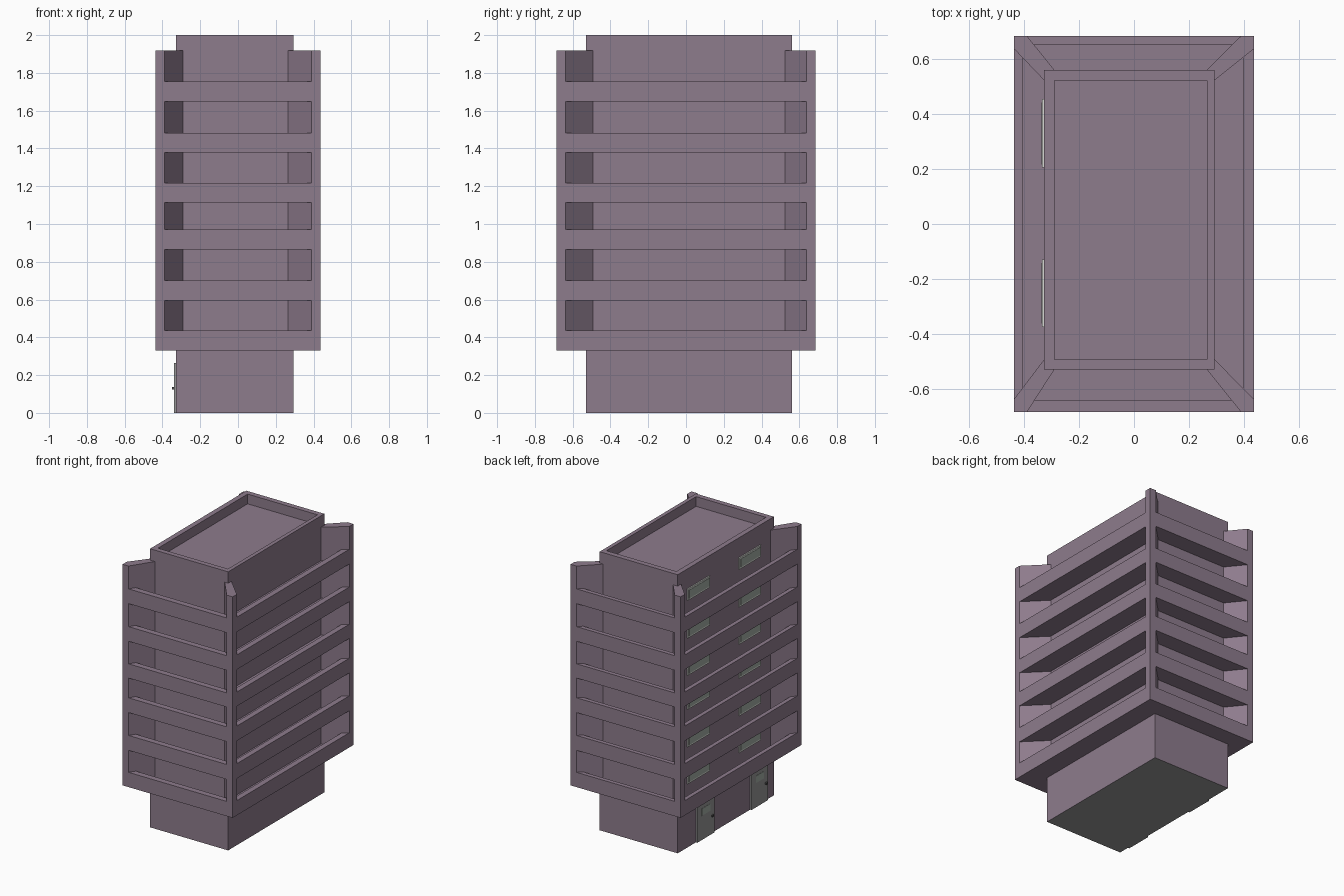
import bpy, bmesh

if "Cube" in bpy.data.objects:
    bpy.data.objects.remove(bpy.data.objects["Cube"])

def mat(name, r, g, b):
    m = bpy.data.materials.new(name)
    m.diffuse_color = (r, g, b, 1)
    m.use_nodes = True
    m.node_tree.nodes["Principled BSDF"].inputs["Base Color"].default_value = m.diffuse_color
    return m

MAUVE = mat("mauve concrete", 0.27, 0.2, 0.265)
GREY = mat("door grey", 0.3, 0.3, 0.3)
LIGHT = mat("light frame", 0.68, 0.7, 0.66)
GLASS = mat("window glass", 0.36, 0.41, 0.37)
DARK = mat("handle dark", 0.08, 0.08, 0.08)

def finish(name, bm, m):
    bmesh.ops.recalc_face_normals(bm, faces=bm.faces)
    me = bpy.data.meshes.new(name)
    bm.to_mesh(me)
    bm.free()
    ob = bpy.data.objects.new(name, me)
    bpy.context.collection.objects.link(ob)
    me.materials.append(m)
    return ob

def prism(name, pts, z0, z1, m):
    bm = bmesh.new()
    f = bm.faces.new([bm.verts.new((x, y, z0)) for x, y in pts])
    top = bmesh.ops.extrude_face_region(bm, geom=[f])["geom"]
    bmesh.ops.translate(bm, verts=[v for v in top if isinstance(v, bmesh.types.BMVert)], vec=(0, 0, z1 - z0))
    return finish(name, bm, m)

def rect(x0, x1, y0, y1):
    return [(x0, y0), (x1, y0), (x1, y1), (x0, y1)]

def box(name, x0, x1, y0, y1, z0, z1, m):
    return prism(name, rect(x0, x1, y0, y1), z0, z1, m)

def ring(name, outer, inner, z0, z1, m):
    # rectangular tube with open middle
    bm = bmesh.new()
    loops = [[bm.verts.new((x, y, z)) for x, y in rect(*r)]
             for r, z in ((outer, z0), (outer, z1), (inner, z1), (inner, z0))]
    for a in range(4):
        A, B = loops[a], loops[(a + 1) % 4]
        for i in range(4):
            j = (i + 1) % 4
            bm.faces.new((A[i], A[j], B[j], B[i]))
    return finish(name, bm, m)

CORE = (-0.327, 0.293, -0.53, 0.561)
ROOF = (-0.29, 0.265, -0.493, 0.523)
SHELL = (-0.437, 0.437, -0.685, 0.685)
INNER = (-0.407, 0.397, -0.642, 0.654)

# central tower with grey base and sunken roof
tower = box("tower_core", *CORE, 0, 1.93, MAUVE)
tower.data.materials.append(GREY)
for p in tower.data.polygons:
    if p.normal.z < -0.5:
        p.material_index = 1
ring("roof_parapet", CORE, ROOF, 1.93, 2.0, MAUVE)

# diagonal corner fins, joined to the tower
Z0, Z1 = 0.331, 1.918
for sx in (-1, 1):
    for sy in (-1, 1):
        cx = CORE[0] if sx < 0 else CORE[1]
        rx = ROOF[0] if sx < 0 else ROOF[1]
        cy = CORE[2] if sy < 0 else CORE[3]
        ry = ROOF[2] if sy < 0 else ROOF[3]
        prism("corner_fin", [(sx * .437, sy * .685), (sx * .39, sy * .685), (rx, cy),
                             (cx, cy), (cx, ry), (sx * .437, sy * .638)], Z0, Z1, MAUVE)

# balcony bands with floors, and windows on the left side
bands = [(0.331, 0.437), (0.595, 0.702), (0.866, 0.972), (1.114, 1.216), (1.378, 1.483), (1.648, 1.754)]
for a, b in bands:
    ring("balcony_rail", SHELL, INNER, a, b, MAUVE)
    ring("balcony_floor", INNER, CORE, a, a + 0.03, MAUVE)
    for y0, y1 in ((0.205, 0.455), (-0.375, -0.13)):
        z0, z1 = b + 0.022, b + 0.105
        box("window_frame", -0.335, -0.326, y0, y1, z0, z1, LIGHT)
        box("window_pane", -0.337, -0.334, y0 + .012, y1 - .012, z0 + .012, z1 - .012, GLASS)

# ground floor doors with small pane and handle
for y0, y1 in ((0.16, 0.355), (-0.45, -0.26)):
    box("door", -0.338, -0.326, y0, y1, 0, 0.265, GREY)
    box("door_pane", -0.340, -0.337, y0 + .05, y1 - .05, 0.175, 0.225, GLASS)
    box("door_handle", -0.349, -0.337, y0 + .018, y0 + .036, 0.125, 0.138, DARK)
